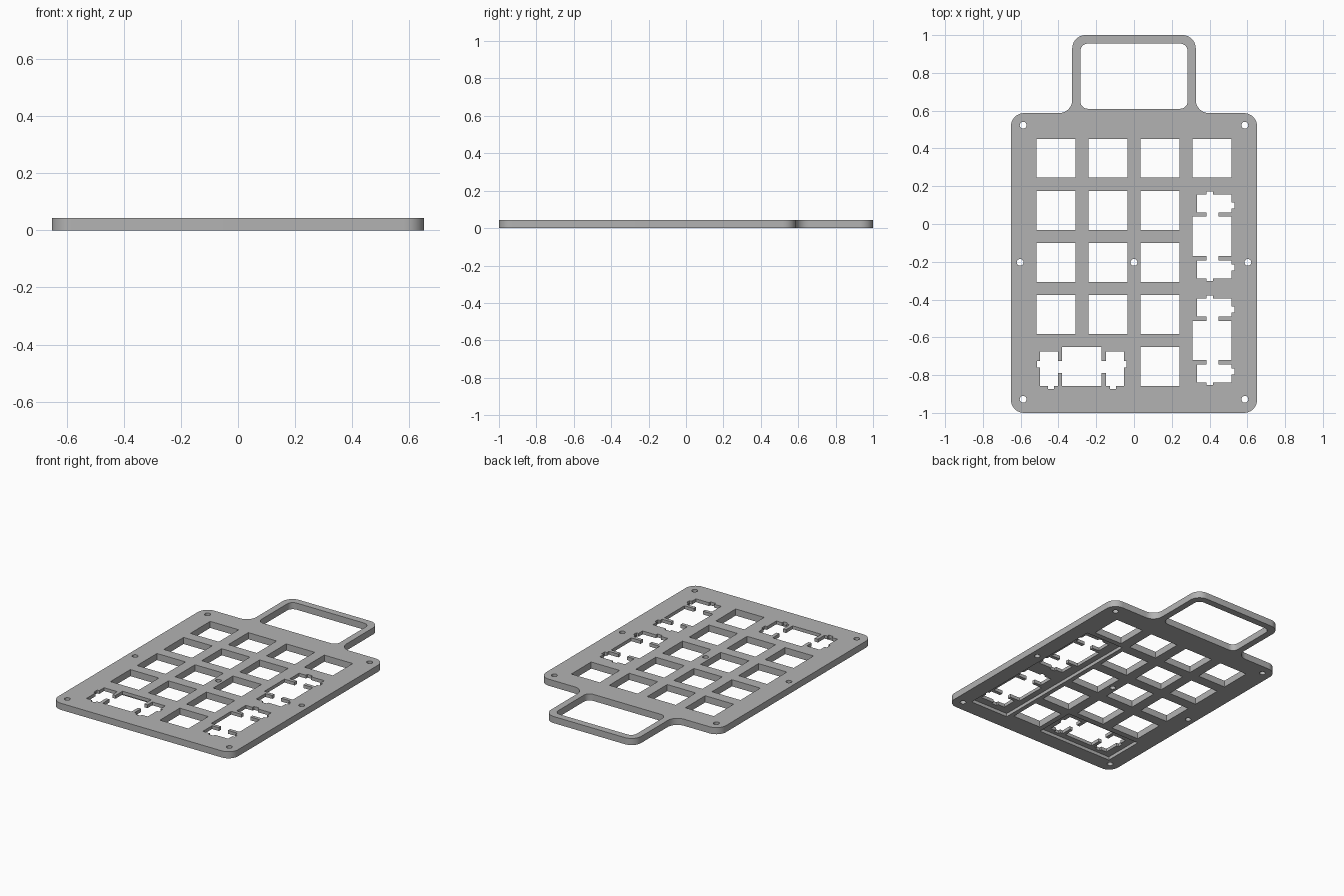
import bpy, bmesh, math
from mathutils import Vector

if "Cube" in bpy.data.objects:
    bpy.data.objects.remove(bpy.data.objects["Cube"], do_unlink=True)

THICK = 0.0434
PITCH = 0.2755
KEY = 0.103          # half width of a switch opening
X0, Y0 = -0.414, 0.348

grey = bpy.data.materials.new("plate grey")
grey.use_nodes = True
colour = (0.45, 0.45, 0.45, 1)
grey.diffuse_color = colour
grey.node_tree.nodes["Principled BSDF"].inputs["Base Color"].default_value = colour


def rounded(corners, steps=10):
    """Outline with a fillet at each (x, y, radius) corner."""
    out = []
    for i, (x, y, r) in enumerate(corners):
        p = Vector((x, y))
        a = (Vector(corners[i - 1][:2]) - p).normalized()
        b = (Vector(corners[(i + 1) % len(corners)][:2]) - p).normalized()
        centre = p + (a + b) * r
        for k in range(steps + 1):
            t = k / steps * math.pi / 2
            out.append(centre - b * r * math.cos(t) - a * r * math.sin(t))
    return out


def rect(x1, y1, x2, y2):
    return [(x1, y1), (x2, y1), (x2, y2), (x1, y2)]


def circle(x, y, r, n=24):
    return [(x + r * math.cos(k * math.tau / n), y + r * math.sin(k * math.tau / n))
            for k in range(n)]


def prisms(name, outlines, z1, z2):
    """One object made of upright prisms."""
    bm = bmesh.new()
    for pts in outlines:
        face = bm.faces.new([bm.verts.new((p[0], p[1], z1)) for p in pts])
        grown = bmesh.ops.extrude_face_region(bm, geom=[face])["geom"]
        bmesh.ops.translate(bm, vec=(0, 0, z2 - z1),
                            verts=[v for v in grown if isinstance(v, bmesh.types.BMVert)])
    bmesh.ops.recalc_face_normals(bm, faces=bm.faces)
    mesh = bpy.data.meshes.new(name)
    bm.to_mesh(mesh)
    bm.free()
    mesh.materials.append(grey)
    obj = bpy.data.objects.new(name, mesh)
    bpy.context.collection.objects.link(obj)
    return obj


def stabiliser(cx, cy, sideways=False):
    """Wide key opening with a notched pocket at each end."""
    right = [(KEY, 0.104), (0.035, 0.104), (0.035, 0.127), (KEY, 0.127),
             (KEY, 0.148), (0.119, 0.148), (0.119, 0.18), (KEY, 0.18),
             (KEY, 0.222), (0.007, 0.222), (0.007, 0.237)]
    left = [(-0.03, 0.237), (-0.03, 0.222), (-0.08, 0.222), (-0.08, 0.127),
            (-0.03, 0.127), (-0.03, 0.104), (-KEY, 0.104)]
    half = right + left
    pts = half + [(x, -y) for x, y in reversed(half)]
    if sideways:
        pts = [(y, -x) for x, y in pts]
    return [(cx + x, cy + y) for x, y in pts]


# Plate outline with carrying handle, mirrored left to right
R = 0.07
side = [(0.652, -1, R), (0.652, 0.587, R), (0.327, 0.587, R), (0.327, 1, R)]
plate = prisms("key_plate",
               [rounded(side + [(-x, y, r) for x, y, r in reversed(side)])], 0, THICK)

# Handle opening
W, H = 0.284, 0.04
holes = [rounded([(W, 0.61, H), (W, 0.955, H), (-W, 0.955, H), (-W, 0.61, H)])]

# Square switch openings
for col in range(4):
    for row in range(5):
        if (col == 3 and row > 0) or (row == 4 and col < 2):
            continue
        x, y = X0 + col * PITCH, Y0 - row * PITCH
        holes.append(rect(x - KEY, y - KEY, x + KEY, y + KEY))

# Wide key openings
right_x = X0 + 3 * PITCH
holes.append(stabiliser(right_x, Y0 - 1.5 * PITCH))
holes.append(stabiliser(right_x, Y0 - 3.5 * PITCH))
holes.append(stabiliser(X0 + 0.5 * PITCH, Y0 - 4 * PITCH, True))

# Screw holes
for x, y in [(0.587, 0.523), (0.587, -0.928), (0.603, -0.203)]:
    holes += [circle(x, y, 0.018), circle(-x, y, 0.018)]
holes.append(circle(0, -0.203, 0.018))

# Shallow recesses on the underside around the wide keys
recesses = [rect(0.27, -0.89, 0.55, 0.21), rect(-0.55, -0.895, 0.0, -0.62)]

cutters = [prisms("recess_cutter", recesses, -0.05, THICK / 2),
           prisms("opening_cutter", holes, -0.1, 0.1)]
for cutter in cutters:
    mod = plate.modifiers.new(cutter.name, "BOOLEAN")
    mod.operation = "DIFFERENCE"
    mod.solver = "EXACT"
    mod.object = cutter

# Bake the cuts, then discard the cutters
bpy.context.view_layer.objects.active = plate
plate.select_set(True)
for cutter in cutters:
    bpy.ops.object.modifier_apply(modifier=cutter.name)
for cutter in cutters:
    bpy.data.objects.remove(cutter, do_unlink=True)
bpy.ops.object.shade_smooth_by_angle(angle=math.radians(30))
